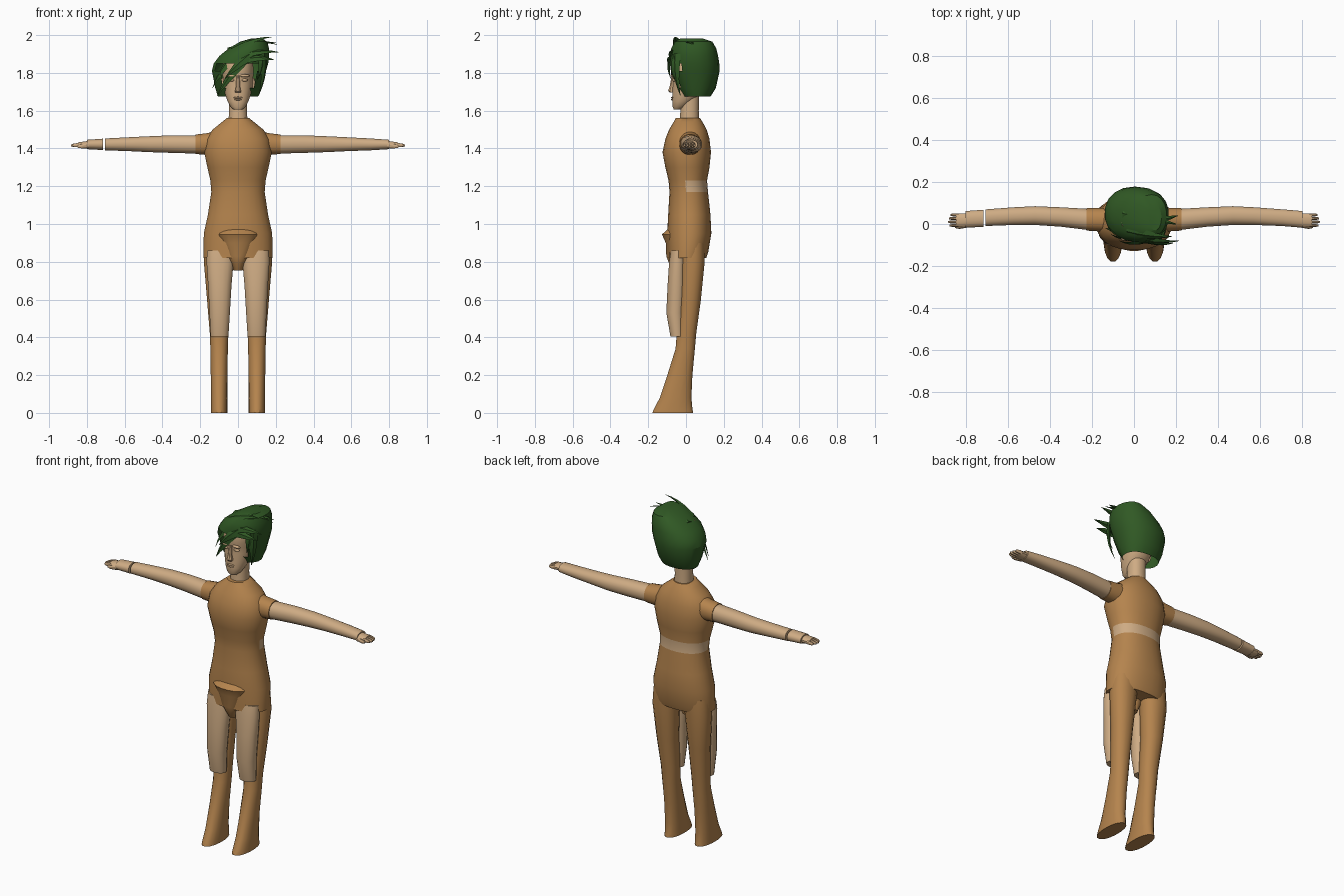
import bpy, bmesh, math
from mathutils import Vector

cube = bpy.data.objects.get("Cube")
if cube:
    bpy.data.objects.remove(cube)


def material(name, rgb):
    m = bpy.data.materials.new(name)
    m.use_nodes = True
    m.diffuse_color = (*rgb, 1)
    m.node_tree.nodes["Principled BSDF"].inputs["Base Color"].default_value = (*rgb, 1)
    return m


SKIN = material("skin", (0.62, 0.41, 0.23))
CLOTH = material("brown_cloth", (0.46, 0.23, 0.075))
HAIR = material("green_hair", (0.03, 0.1, 0.018))


def finish(name, bm, mat, angle=40):
    bmesh.ops.recalc_face_normals(bm, faces=bm.faces)
    mesh = bpy.data.meshes.new(name)
    bm.to_mesh(mesh)
    bm.free()
    mesh.materials.append(mat)
    ob = bpy.data.objects.new(name, mesh)
    bpy.context.collection.objects.link(ob)
    if angle:
        bpy.ops.object.select_all(action='DESELECT')
        ob.select_set(True)
        bpy.context.view_layer.objects.active = ob
        bpy.ops.object.shade_smooth_by_angle(angle=math.radians(angle))
    return ob


def skin_rings(bm, rings, caps=True):
    """Bridge a list of equal-length point rings with quads."""
    loops = [[bm.verts.new(p) for p in ring] for ring in rings]
    n = len(loops[0])
    for a, b in zip(loops, loops[1:]):
        for i in range(n):
            j = (i + 1) % n
            bm.faces.new((a[i], a[j], b[j], b[i]))
    if caps:
        bm.faces.new(loops[0])
        bm.faces.new(loops[-1])


def loft(name, sections, mat, n=20, axis='Z', side=1, power=2.2, angle=40, cut=None):
    """Sections are (position, a_min, a_max, b_min, b_max) along z or x."""
    rings = []
    for t, a0, a1, b0, b1 in sections:
        ring = []
        for i in range(n):
            ang = math.tau * (i + 0.5) / n
            c, s = math.cos(ang), math.sin(ang)
            a = (a0 + a1) / 2 + (a1 - a0) / 2 * math.copysign(abs(c) ** (2 / power), c)
            b = (b0 + b1) / 2 + (b1 - b0) / 2 * math.copysign(abs(s) ** (2 / power), s)
            ring.append((side * a, b, t) if axis == 'Z' else (side * t, a, b))
        rings.append(ring)
    bm = bmesh.new()
    skin_rings(bm, rings)
    if cut:
        bmesh.ops.delete(bm, geom=[f for f in bm.faces if cut(f.calc_center_median())],
                         context='FACES')
    return finish(name, bm, mat, angle)


def even(rows):
    """Symmetric sections from (z, half_width, front, back)."""
    return [(z, -w, w, f, b) for z, w, f, b in rows]


# Torso suit with a bare band across the back
torso = loft("torso_suit", even([
    (.82, .183, -.095, .108), (.85, .184, -.095, .118), (.95, .182, -.1, .135),
    (1.05, .16, -.095, .13), (1.17, .142, -.088, .117), (1.23, .147, -.093, .112),
    (1.3, .163, -.11, .125), (1.38, .18, -.125, .133), (1.45, .168, -.11, .125),
    (1.5, .135, -.09, .11), (1.54, .085, -.066, .088), (1.56, .06, -.055, .075)]),
    CLOTH, n=28)
torso.data.materials.append(SKIN)
for f in torso.data.polygons:
    if 1.17 < f.center.z < 1.23 and f.center.y > 0.01:
        f.material_index = 1

# Front flap over the hips
loft("front_flap", even([
    (.755, .025, -.07, .02), (.79, .04, -.09, .03), (.83, .065, -.105, .03),
    (.9, .095, -.108, .03), (.945, .11, -.128, .02), (.97, .1, -.1, .02)]), CLOTH, angle=30)

# Neck and head
loft("neck", even([(1.54, .05, -.035, .07), (1.6, .049, -.03, .068),
                   (1.68, .05, -.03, .07)]), SKIN)
loft("head", even([
    (1.605, .022, -.064, -.025), (1.62, .04, -.071, 0), (1.65, .056, -.073, .04),
    (1.69, .07, -.073, .085), (1.74, .079, -.07, .11), (1.775, .081, -.071, .12),
    (1.8, .083, -.078, .12), (1.86, .08, -.074, .12), (1.92, .06, -.05, .1)]), SKIN, n=24)


def lump(name, place, size, mat=SKIN):
    bm = bmesh.new()
    bmesh.ops.create_icosphere(bm, subdivisions=2, radius=1)
    for v in bm.verts:
        v.co = Vector(place) + Vector(a * b for a, b in zip(v.co, size))
    return finish(name, bm, mat)


# Facial relief
loft("nose", even([(1.695, .016, -.085, -.06), (1.705, .017, -.096, -.06),
                   (1.73, .011, -.087, -.06), (1.785, .009, -.077, -.06)]), SKIN, n=8)
lump("upper_lip", (0, -.072, 1.669), (.025, .008, .005))
lump("lower_lip", (0, -.071, 1.659), (.02, .008, .005))
for s, label in ((1, "left"), (-1, "right")):
    lump(label + "_brow", (s * .036, -.07, 1.785), (.028, .01, .008))
    lump(label + "_eye", (s * .035, -.063, 1.762), (.018, .01, .008))
    lump(label + "_ear", (s * .082, .025, 1.74), (.01, .02, .035))

# Legs, with bare thighs showing at the front
for s, label in ((1, "left"), (-1, "right")):
    loft(label + "_trouser_and_boot", [
        (0, .055, .145, -.18, .04), (.02, .055, .145, -.172, .036),
        (.08, .055, .145, -.14, .03), (.2, .055, .145, -.1, .035),
        (.34, .053, .147, -.056, .048), (.42, .05, .15, -.05, .055),
        (.6, .045, .165, -.035, .08), (.8, .03, .182, -.03, .1),
        (.9, .02, .175, -.03, .1)], CLOTH, n=16, side=s)
    loft(label + "_thigh", [
        (.405, .05, .146, -.083, -.01), (.53, .042, .152, -.105, -.01),
        (.68, .033, .16, -.098, 0), (.8, .022, .168, -.09, 0),
        (.86, .02, .165, -.08, 0)], SKIN, n=16, side=s)

# Arms
arm = [(.15, -.035, .068, 1.372, 1.472), (.21, -.03, .072, 1.372, 1.47),
       (.35, -.013, .08, 1.376, 1.47), (.47, -.005, .085, 1.38, 1.465),
       (.57, -.005, .08, 1.385, 1.46), (.705, -.01, .07, 1.39, 1.453)]
cuff = [(.715, -.014, .068, 1.391, 1.452), (.8, -.018, .062, 1.396, 1.446)]
for s, label in ((1, "left"), (-1, "right")):
    loft(label + "_sleeve", [(.1, -.04, .078, 1.36, 1.5), (.16, -.036, .077, 1.365, 1.482),
                             (.225, -.032, .076, 1.37, 1.474)], CLOTH, axis='X', side=s)
    if s > 0:
        loft("left_arm", arm + cuff[1:], SKIN, axis='X', side=s)
    else:
        loft("right_arm", arm, SKIN, axis='X', side=s)
        loft("right_wrist", cuff, SKIN, axis='X', side=s)
    loft(label + "_palm", [(.78, -.008, .05, 1.4, 1.442), (.81, -.016, .052, 1.4, 1.438),
                           (.845, -.016, .052, 1.404, 1.433)], SKIN, n=12, axis='X', side=s)
    for k in range(4):
        y = -.015 + k * .0168
        tip = .885 - .007 * abs(k - 1.3)
        loft(f"{label}_finger_{k + 1}", [(.835, y, y + .016, 1.406, 1.431),
             (tip - .01, y + .001, y + .015, 1.407, 1.426),
             (tip, y + .004, y + .012, 1.411, 1.421)], SKIN, n=8, axis='X', side=s)
    loft(label + "_thumb", [(.79, -.018, .01, 1.4, 1.43), (.83, -.024, -.006, 1.4, 1.422),
                            (.85, -.02, -.01, 1.404, 1.416)], SKIN, n=8, axis='X', side=s)

# Hair shell, open over the face
loft("hair_shell", [
    (1.675, -.108, .108, -.02, .13), (1.72, -.122, .125, -.05, .158),
    (1.81, -.14, .15, -.08, .178), (1.85, -.13, .162, -.085, .176),
    (1.89, -.1, .166, -.088, .17), (1.93, -.05, .166, -.078, .16),
    (1.965, .01, .155, -.06, .14), (1.982, .07, .13, -.03, .09)],
    HAIR, n=18, angle=25,
    cut=lambda c: (c.z < 1.85 and c.y < -.03) or c.z < 1.68)


def strand(name, start, tip, radius):
    """Flat tapering lock, bowed away from the middle of the head."""
    a, c = Vector(start), Vector(tip)
    mid = (a + c) / 2
    b = mid + (mid - Vector((.02, .04, 1.8))).normalized() * .035
    rings = []
    for i in range(6):
        t = i / 5
        p = a * (1 - t) ** 2 + b * 2 * t * (1 - t) + c * t * t
        d = ((b - a) * (1 - t) + (c - b) * t).normalized()
        out = (p - Vector((.02, .04, 1.8))).normalized()
        wide = d.cross(out).normalized()
        out = wide.cross(d)
        r = radius * max(.04, 1 - t ** 1.5)
        rings.append([p + wide * r, p + out * r * .4, p - wide * r, p - out * r * .4])
    bm = bmesh.new()
    skin_rings(bm, rings)
    finish(name, bm, HAIR, 25)


locks = [
    ((.06, -.06, 1.91), (-.11, -.05, 1.68), .035),
    ((.07, -.07, 1.9), (-.07, -.08, 1.77), .03),
    ((.02, -.03, 1.93), (-.135, -.02, 1.72), .035),
    ((-.03, -.03, 1.92), (.18, -.06, 1.99), .03),
    ((0, -.06, 1.89), (.215, -.08, 1.91), .026),
    ((0, 0, 1.94), (.21, .04, 1.95), .03),
    ((.03, -.07, 1.87), (.19, -.09, 1.87), .024),
    ((-.05, .05, 1.92), (.2, 0, 1.96), .035),
    ((.13, -.05, 1.9), (.11, -.03, 1.68), .03),
    ((.12, -.06, 1.89), (.1, -.06, 1.76), .025)]
for k, (start, tip, radius) in enumerate(locks):
    strand(f"hair_lock_{k + 1}", start, tip, radius)
